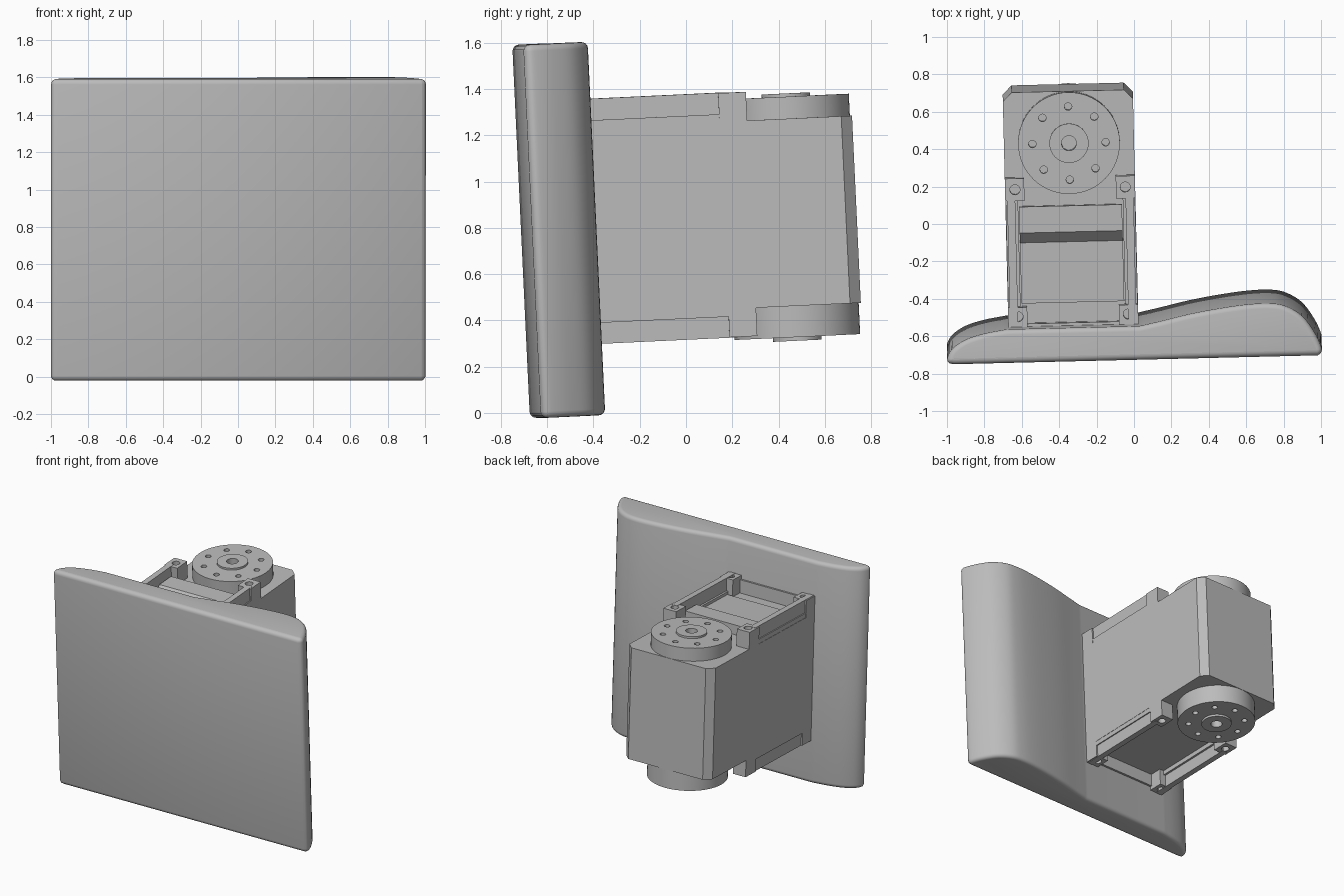
import bpy, bmesh, math
from mathutils import Matrix, Vector

if "Cube" in bpy.data.objects:
    bpy.data.objects.remove(bpy.data.objects["Cube"])

# the whole assembly leans slightly
POSE = (Matrix.Translation((0, 0, 0.8165)) @ Matrix.Rotation(math.radians(1.4), 4, 'Z')
        @ Matrix.Rotation(math.radians(2.7), 4, 'X'))
grey = bpy.data.materials.new("plain_grey")
grey.diffuse_color = (0.5, 0.5, 0.5, 1)
grey.use_nodes = True
grey.node_tree.nodes["Principled BSDF"].inputs["Base Color"].default_value = grey.diffuse_color
CX, HY = -0.337, 0.466          # motor centre line, horn axis
TOP, BOT = 0.434, -0.376        # motor body ends


def prism(name, pts, z0, z1, turn=Matrix.Identity(4)):
    bm = bmesh.new()
    face = bm.faces.new([bm.verts.new((x, y, z0)) for x, y in pts])
    out = bmesh.ops.extrude_face_region(bm, geom=[face])
    for v in out["geom"]:
        if isinstance(v, bmesh.types.BMVert):
            v.co.z = z1
    bmesh.ops.transform(bm, matrix=turn, verts=bm.verts)
    bmesh.ops.recalc_face_normals(bm, faces=bm.faces)
    me = bpy.data.meshes.new(name)
    bm.to_mesh(me)
    bm.free()
    me.materials.append(grey)
    ob = bpy.data.objects.new(name, me)
    ob.matrix_world = POSE
    bpy.context.collection.objects.link(ob)
    return ob


def box(name, x0, x1, y0, y1, z0, z1):
    return prism(name, [(x0, y0), (x1, y0), (x1, y1), (x0, y1)], min(z0, z1), max(z0, z1))


def disc(name, x, y, r, z0, z1, n=48):
    pts = [(x + r * math.cos(2 * math.pi * i / n), y + r * math.sin(2 * math.pi * i / n)) for i in range(n)]
    return prism(name, pts, min(z0, z1), max(z0, z1))


def apply_mods(ob):
    bpy.context.view_layer.update()
    deps = bpy.context.evaluated_depsgraph_get()
    me = bpy.data.meshes.new_from_object(ob.evaluated_get(deps))
    ob.modifiers.clear()
    ob.data = me


def drill(ob, holes):
    # holes: x, y, radius, z0, z1
    cutters = [disc("hole_cutter", x, y, r, a, b, 20) for x, y, r, a, b in holes]
    for c in cutters:
        c.hide_render = True
        m = ob.modifiers.new("hole", 'BOOLEAN')
        m.operation, m.object, m.solver = 'DIFFERENCE', c, 'EXACT'
    apply_mods(ob)
    for c in cutters:
        bpy.data.objects.remove(c)


def smooth(ob, angle=35):
    bpy.ops.object.select_all(action='DESELECT')
    ob.select_set(True)
    bpy.context.view_layer.objects.active = ob
    bpy.ops.object.shade_smooth_by_angle(angle=math.radians(angle))


def curve(pts, steps=5):
    # smooth path through the points
    p = [Vector(q) for q in pts]
    p = [2 * p[0] - p[1]] + p + [2 * p[-1] - p[-2]]
    out = []
    for a, b, c, d in zip(p, p[1:], p[2:], p[3:]):
        for i in range(steps):
            t = i / steps
            out.append(tuple(0.5 * (2 * b + (c - a) * t + (2 * a - 5 * b + 4 * c - d) * t * t
                                    + (3 * b - a - 3 * c + d) * t ** 3)))
    return out + [tuple(p[-2])]


# shaped panel: flat front, swelling back
right = curve([(0.98, -0.69), (0.998, -0.675), (1.0, -0.645), (0.965, -0.565), (0.9, -0.475), (0.81, -0.42),
               (0.72, -0.405), (0.6, -0.409), (0.45, -0.427), (0.3, -0.452), (0.15, -0.485), (0.03, -0.51)])
left = curve([(-0.68, -0.51), (-0.8, -0.53), (-0.9, -0.56), (-0.97, -0.605), (-1.0, -0.655),
              (-0.992, -0.682), (-0.965, -0.69)])
panel = prism("front_panel", [(x - 0.015, y) for x, y in right + left], -0.8075, 0.8075)
bev = panel.modifiers.new("rim", 'BEVEL')
bev.width, bev.segments, bev.limit_method, bev.angle_limit = 0.028, 4, 'ANGLE', math.radians(60)
bev.use_clamp_overlap = False
apply_mods(panel)
smooth(panel)

# motor body with chamfered rear corners
w, c = 0.348, 0.048
prism("motor_body", [(CX - w, -0.53), (CX + w, -0.53), (CX + w, 0.74 - c), (CX + w - c, 0.74),
                     (CX - w + c, 0.74), (CX - w, 0.74 - c)], BOT, TOP)

# both ends: horn, hub, frame rails and screw bosses
for end, base, horn_z, hub_z, rail_z in (("upper", TOP, 0.529, 0.543, 0.56),
                                         ("lower", BOT, -0.511, -0.527, -0.5)):
    s = 1 if base > 0 else -1
    horn = disc(end + "_horn", CX, HY, 0.272, base - s * 0.01, horn_z, 64)
    ring = [(CX + 0.196 * math.cos(k * math.pi / 4), HY + 0.196 * math.sin(k * math.pi / 4), 0.02,
             horn_z - s * 0.06, horn_z + s * 0.05) for k in range(8)]
    bore = (CX, HY, 0.04, horn_z - s * 0.07, horn_z + s * 0.1)
    drill(horn, ring + [bore])
    smooth(horn)
    hub = disc(end + "_hub", CX, HY, 0.105, horn_z - s * 0.005, hub_z)
    drill(hub, [bore])
    smooth(hub)
    for side, sx in (("left", -1), ("right", 1)):
        box(f"{end}_{side}_rail", *sorted((CX + sx * 0.295, CX + sx * 0.338)), -0.53, 0.2, base - s * 0.005, rail_z)
        box(f"{end}_{side}_flange", *sorted((CX + sx * 0.28, CX + sx * 0.346)), -0.53, 0.27, base - s * 0.005,
            base + s * 0.033)
        for place, y0, y1, hy in (("rear", 0.165, 0.285, 0.225), ("front", -0.52, -0.405, -0.455)):
            boss = box(f"{end}_{side}_{place}_boss", *sorted((CX + sx * 0.245, CX + sx * 0.348)),
                       y0, y1, base - s * 0.005, rail_z - s * 0.002)
            drill(boss, [(CX + sx * 0.295, hy, 0.027, rail_z - s * 0.05, rail_z + s * 0.05)])
    box(end + "_front_rail", CX - 0.25, CX + 0.25, -0.53, -0.495, base - s * 0.005, rail_z - s * 0.03)

# stepped cover between the upper rails
side_on = Matrix(((0, 0, 1, 0), (1, 0, 0, 0), (0, 1, 0, 0), (0, 0, 0, 1)))
prism("stepped_cover", [(-0.39, 0.43), (0.13, 0.43), (0.13, 0.505), (-0.01, 0.505), (-0.065, 0.45), (-0.39, 0.45)],
      CX - 0.275, CX + 0.275, side_on)
